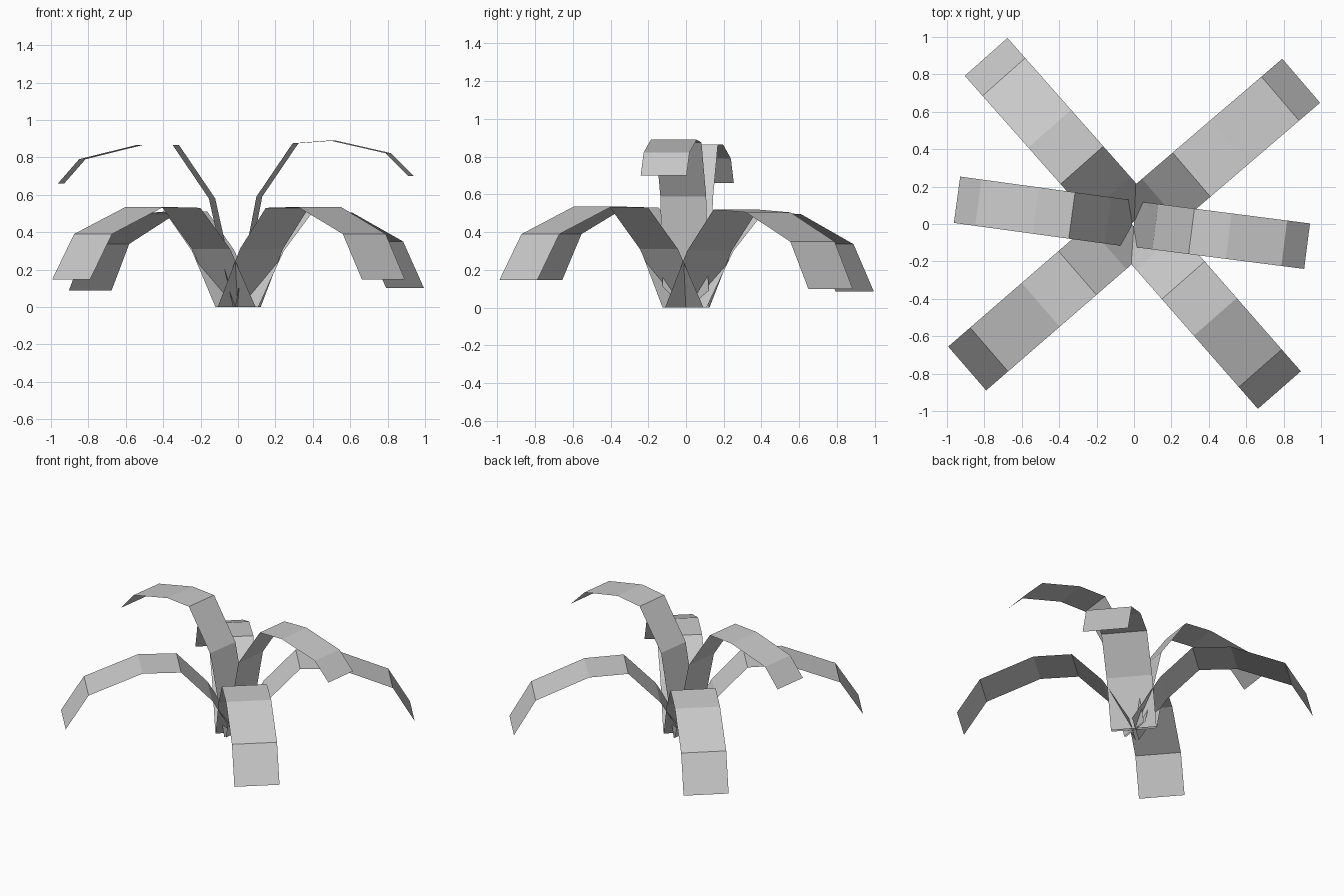
import bpy, math

if "Cube" in bpy.data.objects:
    bpy.data.objects.remove(bpy.data.objects["Cube"])


def leaf(name, angle, width, profile):
    """Folded flat strip running outwards from the origin; profile is (radius, height)."""
    a = math.radians(angle)
    out = (math.cos(a), math.sin(a))
    side = (-out[1] * width / 2, out[0] * width / 2)
    verts = [(r * out[0] + s * side[0], r * out[1] + s * side[1], z)
             for r, z in profile for s in (1, -1)]
    faces = [(2 * i, 2 * i + 1, 2 * i + 3, 2 * i + 2) for i in range(len(profile) - 1)]
    mesh = bpy.data.meshes.new(name)
    mesh.from_pydata(verts, [], faces)
    mesh.update()
    obj = bpy.data.objects.new(name, mesh)
    bpy.context.collection.objects.link(obj)
    return obj


# Four wide drooping leaves on the diagonals
front = [(0.01, 0), (0.19, 0.31), (0.40, 0.53), (0.66, 0.535), (1.025, 0.39), (1.18, 0.147)]
back_right = [(0.01, 0), (0.19, 0.30), (0.405, 0.52), (0.67, 0.505), (1.03, 0.35), (1.177, 0.10)]
back_left = [(0.01, 0), (0.20, 0.30), (0.42, 0.51), (0.68, 0.495), (1.05, 0.337), (1.193, 0.087)]
leaf("front_left_leaf", 220.9, 0.31, front)
leaf("front_right_leaf", -48.8, 0.305, front)
leaf("back_right_leaf", 40.6, 0.31, back_right)
leaf("back_left_leaf", 131.5, 0.305, back_left)

# Two narrower upright leaves
leaf("tall_right_leaf", -7.3, 0.245,
     [(0.0, 0), (0.115, 0.59), (0.31, 0.875), (0.51, 0.89), (0.81, 0.822), (0.933, 0.70)])
leaf("tall_left_leaf", 172.2, 0.25,
     [(0.01, 0), (0.14, 0.58), (0.335, 0.865), (0.53, 0.866), (0.84, 0.79), (0.955, 0.66)])
